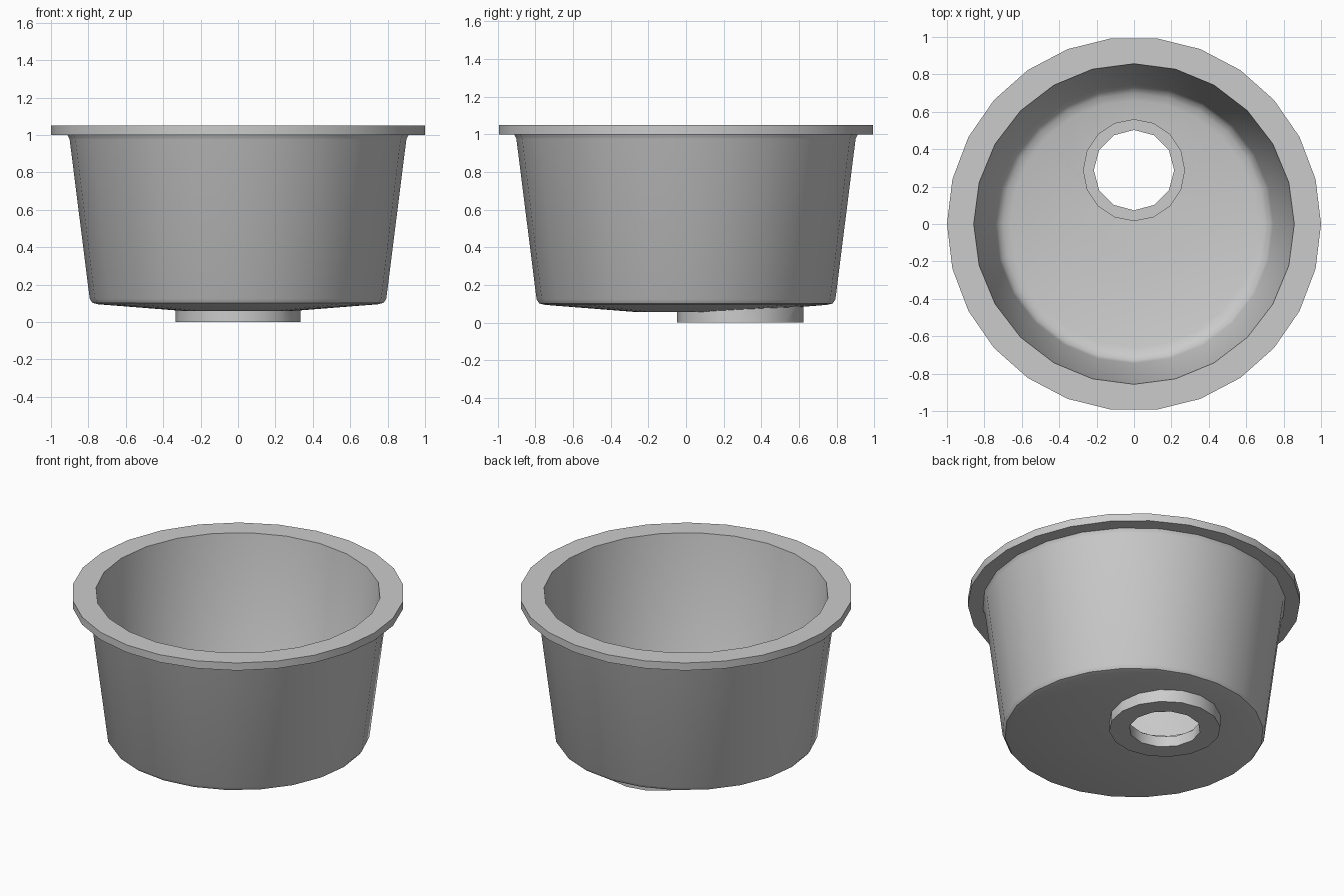
import bpy, bmesh, math

cube = bpy.data.objects.get("Cube")
if cube:
    bpy.data.objects.remove(cube, do_unlink=True)

metal = bpy.data.materials.new("grey metal")
metal.use_nodes = True
colour = (0.6, 0.6, 0.6, 1)
metal.diffuse_color = colour
metal.node_tree.nodes["Principled BSDF"].inputs["Base Color"].default_value = colour


def lathe(name, profile, sides, y=0.0):
    """Closed solid turned about a vertical axis from (radius, height) points, bottom to top."""
    bm = bmesh.new()
    rings = []
    for r, z in profile:
        rings.append([bm.verts.new((r * math.cos(2 * math.pi * i / sides),
                                    y + r * math.sin(2 * math.pi * i / sides), z))
                      for i in range(sides)])
    for low, high in zip(rings, rings[1:]):
        for i in range(sides):
            j = (i + 1) % sides
            bm.faces.new((low[i], low[j], high[j], high[i]))
    bm.faces.new(rings[0][::-1])
    bm.faces.new(rings[-1])
    mesh = bpy.data.meshes.new(name)
    bm.to_mesh(mesh)
    bm.free()
    mesh.materials.append(metal)
    obj = bpy.data.objects.new(name, mesh)
    bpy.context.collection.objects.link(obj)
    return obj


def combine(target, tool, operation):
    """Apply a boolean and remove the tool solid."""
    mod = target.modifiers.new(operation, 'BOOLEAN')
    mod.operation = operation
    mod.solver = 'EXACT'
    mod.object = tool
    bpy.context.view_layer.objects.active = target
    bpy.ops.object.modifier_apply(modifier=mod.name)
    bpy.data.objects.remove(tool, do_unlink=True)


DRAIN_Y = 0.288

# Tapered outer shell with a rounded foot and a shallow conical underside
bowl = lathe("sink_bowl", [(0.28, 0.058), (0.75, 0.095), (0.778, 0.102), (0.793, 0.125),
                           (0.90, 0.975), (0.906, 0.988), (0.922, 1.02)], 24)

# Flat rim and drain collar
combine(bowl, lathe("rim", [(1.0, 1.0), (1.0, 1.05)], 26), 'UNION')
combine(bowl, lathe("drain_collar", [(0.335, 0.0), (0.335, 0.09)], 16, DRAIN_Y), 'UNION')

# Hollow inside with a rounded floor edge
combine(bowl, lathe("cavity", [(0.28, 0.108), (0.66, 0.138), (0.70, 0.148), (0.73, 0.168),
                               (0.745, 0.20), (0.857, 1.05), (0.858, 1.06)], 24), 'DIFFERENCE')

# Stepped drain opening
combine(bowl, lathe("drain_recess", [(0.27, 0.07), (0.27, 0.3)], 16, DRAIN_Y), 'DIFFERENCE')
combine(bowl, lathe("drain_hole", [(0.215, -0.1), (0.215, 0.2)], 12, DRAIN_Y), 'DIFFERENCE')

# Smooth walls, crisp rim and drain edges
bpy.ops.object.select_all(action='DESELECT')
bowl.select_set(True)
bpy.context.view_layer.objects.active = bowl
bpy.ops.object.shade_smooth_by_angle(angle=math.radians(35))
